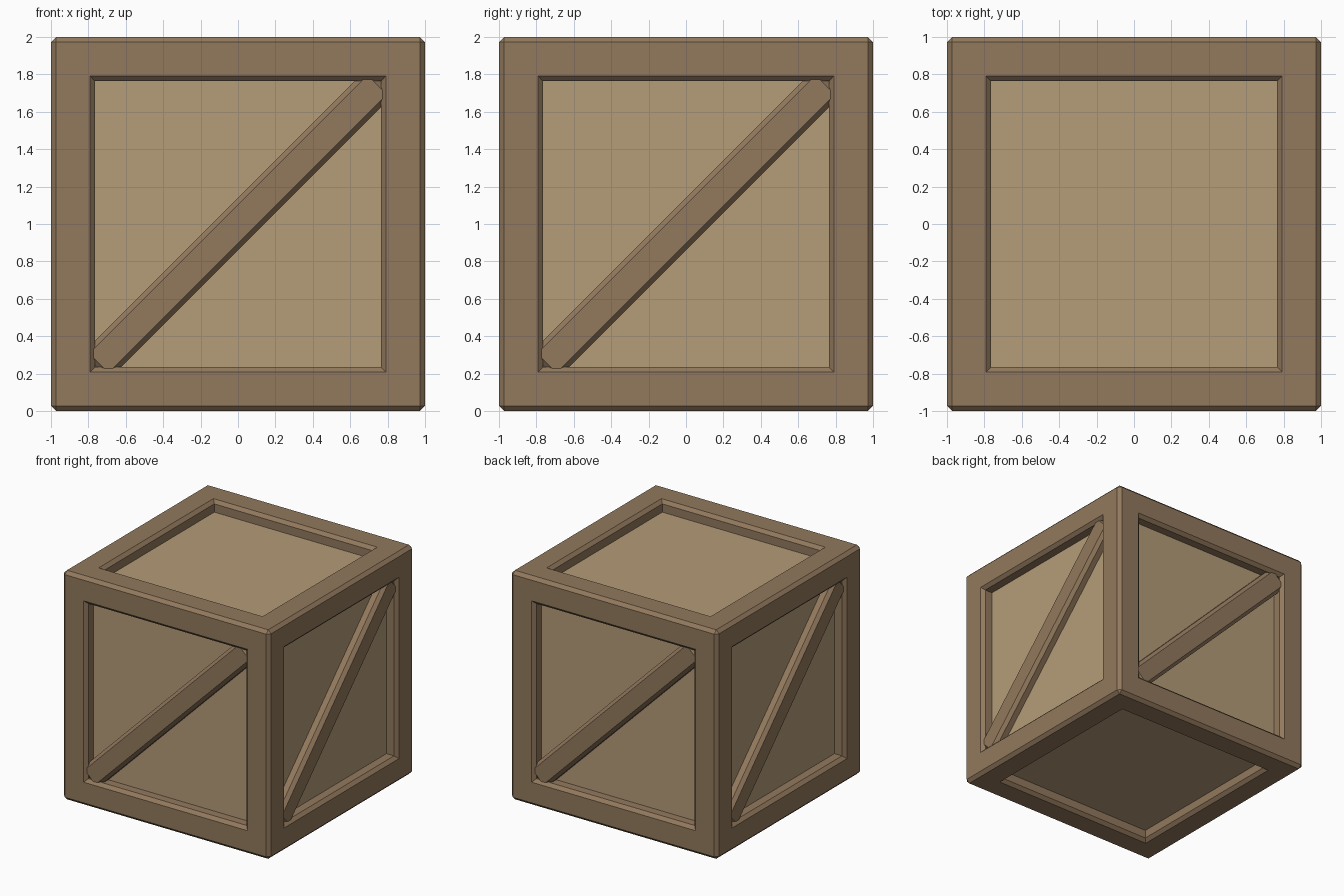
import bpy, bmesh, math
from mathutils import Matrix

if "Cube" in bpy.data.objects:
    bpy.data.objects.remove(bpy.data.objects["Cube"])

BEVEL = 0.028


def material(name, srgb):
    m = bpy.data.materials.new(name)
    lin = [((c / 255 + 0.055) / 1.055) ** 2.4 for c in srgb]
    m.diffuse_color = (*lin, 1)
    m.use_nodes = True
    m.node_tree.nodes["Principled BSDF"].inputs["Base Color"].default_value = m.diffuse_color
    return m


def chamfered_box(size):
    bm = bmesh.new()
    bmesh.ops.create_cube(bm, size=1)
    bmesh.ops.scale(bm, vec=size, verts=bm.verts)
    bmesh.ops.bevel(bm, geom=bm.edges[:], offset=BEVEL, offset_type='OFFSET',
                    segments=1, profile=0.5, affect='EDGES')
    return bm


def make_object(name, bm, mats):
    mesh = bpy.data.meshes.new(name)
    bm.to_mesh(mesh)
    bm.free()
    for m in mats:
        mesh.materials.append(m)
    ob = bpy.data.objects.new(name, mesh)
    bpy.context.collection.objects.link(ob)
    return ob


frame_wood = material("frame wood", (146, 121, 93))
panel_wood = material("panel wood", (181, 156, 120))

# Crate body: chamfered cube with a recessed panel on all six sides
bm = chamfered_box((2, 2, 2))
panels = [f for f in bm.faces if f.calc_area() > 3]
# flat border, chamfered rim, then the wall down to the panel
for thickness, depth in ((0.18, 0), (BEVEL, -BEVEL), (0.0005, -0.072)):
    bmesh.ops.inset_individual(bm, faces=panels, thickness=thickness,
                               depth=depth, use_even_offset=True)
for f in bm.faces:
    f.material_index = 0
for f in panels:
    f.material_index = 1
bmesh.ops.translate(bm, vec=(0, 0, 1), verts=bm.verts)
make_object("crate_body", bm, [frame_wood, panel_wood])

# Diagonal braces on the four upright sides
for i, side in enumerate(("front", "right", "back", "left")):
    bm = chamfered_box((2.16, 0.2, 0.2))
    place = (Matrix.Rotation(i * math.pi / 2, 4, 'Z')
             @ Matrix.Translation((0, -0.88, 1))
             @ Matrix.Rotation(-math.pi / 4, 4, 'Y'))
    bmesh.ops.transform(bm, matrix=place, verts=bm.verts)
    make_object(side + "_brace", bm, [frame_wood])
